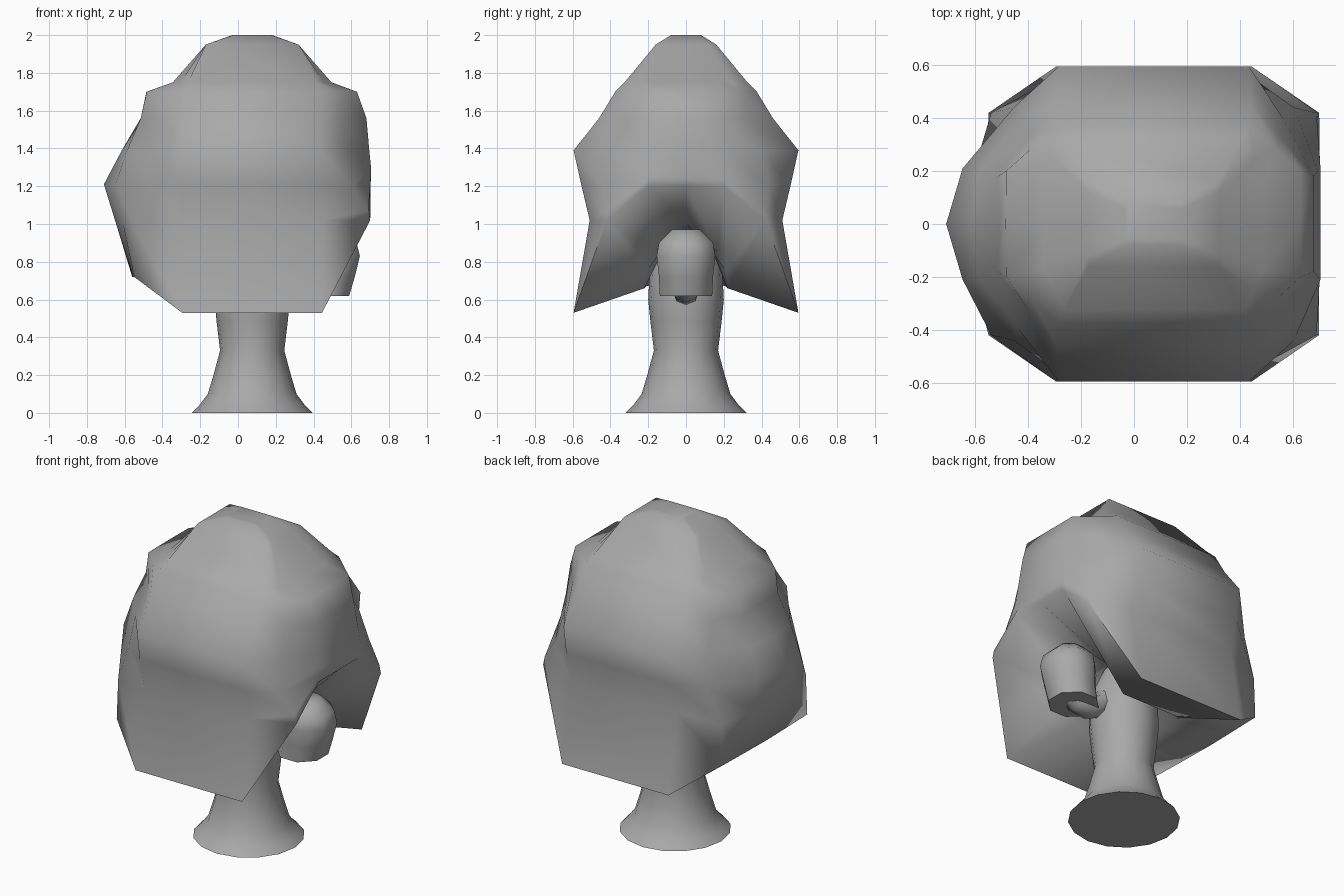
import bpy, bmesh, math
from mathutils import Vector

if "Cube" in bpy.data.objects:
    bpy.data.objects.remove(bpy.data.objects["Cube"], do_unlink=True)

CX = 0.075  # axis of the stalk and hood

grey = bpy.data.materials.new("plain grey")
grey.use_nodes = True
colour = (0.4, 0.4, 0.4, 1)
grey.diffuse_color = colour
for node in grey.node_tree.nodes:
    if node.type == 'BSDF_PRINCIPLED':
        node.inputs["Base Color"].default_value = colour


def finish(obj, angle):
    obj.data.materials.append(grey)
    bpy.ops.object.select_all(action='DESELECT')
    obj.select_set(True)
    bpy.context.view_layer.objects.active = obj
    bpy.ops.object.shade_smooth_by_angle(angle=math.radians(angle))


def loft(name, rings, angle=50):
    """Skin a list of equal-length rings and close both ends."""
    bm = bmesh.new()
    loops = [[bm.verts.new(p) for p in ring] for ring in rings]
    count = len(loops[0])
    for low, high in zip(loops, loops[1:]):
        for i in range(count):
            j = (i + 1) % count
            bm.faces.new((low[i], low[j], high[j], high[i]))
    bm.faces.new(loops[0][::-1])
    bm.faces.new(loops[-1])
    bmesh.ops.recalc_face_normals(bm, faces=bm.faces)
    mesh = bpy.data.meshes.new(name)
    bm.to_mesh(mesh)
    bm.free()
    obj = bpy.data.objects.new(name, mesh)
    bpy.context.collection.objects.link(obj)
    finish(obj, angle)


def circle(radius, z, sides, x=CX, turn=0.0):
    steps = [math.tau * i / sides + turn for i in range(sides)]
    return [Vector((x + radius * math.cos(a), radius * math.sin(a), z)) for a in steps]


def hood_ring(panel, side_y, left, right, z, corner=None, heights=None):
    """Ring with flat front and back panels, corners, sides and side mids.

    heights: closed-side corner, closed-side wall, notch corner, notch wall, notch mid.
    """
    pw, py = panel
    side_left = 0.6 * left + 0.4 * right
    corner_left = corner or ((pw + side_left) / 2, (py + side_y) / 2)
    corner_right = corner or ((pw + right) / 2, (py + side_y) / 2)
    z1, z2, z3, z4, z5 = heights or [z] * 5
    half = [(-side_left, side_y, z2), (-corner_left[0], corner_left[1], z1),
            (-pw, py, z), (pw, py, z),
            (corner_right[0], corner_right[1], z3), (right, side_y, z4)]
    pts = [(-left, 0, z2)] + half + [(right, 0, z5)]
    pts += [(x, -y, h) for x, y, h in reversed(half)]
    return [Vector((x + CX, y, h)) for x, y, h in pts]


# Hood: inner cavity, lip, rim with a notch on one side, then the dome
loft("hood", [
    hood_ring((.08, .1), .05, .13, .12, .95, heights=(.95, .95, .95, .96, .98)),
    hood_ring((.19, .22), .17, .24, .25, .66, (.25, .21), (.67, .68, .75, .85, 1.0)),
    hood_ring((.37, .595), .2, .635, .625, .53, (.625, .42), (.72, .72, 1.02, 1.2, 1.2)),
    hood_ring((.37, .51), .19, .72, .628, 1.02, (.615, .42), (.97, 1.0, 1.07, 1.24, 1.24)),
    hood_ring((.37, .555), .21, .785, .63, 1.21, (.53, .44), (1.2, 1.21, 1.2, 1.29, 1.29)),
    hood_ring((.36, .595), .2, .69, .62, 1.39),
    hood_ring((.365, .46), .18, .58, .605, 1.56),
    hood_ring((.365, .375), .2, .56, .555, 1.7),
    hood_ring((.34, .325), .17, .42, .42, 1.75),
    hood_ring((.245, .16), .08, .245, .245, 1.95),
    hood_ring((.1, .08), .03, .105, .105, 2.0),
], 100)

# Stalk
profile = [(.32, 0), (.28, .04), (.235, .1), (.205, .2), (.17, .33),
           (.188, .48), (.2, .6), (.19, .8), (.12, .96)]
loft("stalk", [circle(r, z, 16) for r, z in profile])

# Bud hanging in the notch
bud = [(.15, .62, .45), (.155, .72, .475), (.168, .83, .49),
       (.155, .9, .485), (.08, .97, .48)]
loft("bud", [circle(r, z, 8, x, math.pi / 8) for r, z, x in bud])

# Curled stem joining the bud to the stalk
path = [(.48, .7), (.42, .65), (.34, .64), (.26, .68), (.2, .75), (.14, .84)]
curve = bpy.data.curves.new("bud_stem", 'CURVE')
curve.dimensions = '3D'
curve.bevel_depth = 0.07
curve.bevel_resolution = 2
curve.use_fill_caps = True
spline = curve.splines.new('POLY')
spline.points.add(len(path) - 1)
for point, (x, z) in zip(spline.points, path):
    point.co = (x, 0, z, 1)
stem = bpy.data.objects.new("bud_stem", curve)
bpy.context.collection.objects.link(stem)
bpy.ops.object.select_all(action='DESELECT')
stem.select_set(True)
bpy.context.view_layer.objects.active = stem
bpy.ops.object.convert(target='MESH')
finish(bpy.context.view_layer.objects.active, 50)
